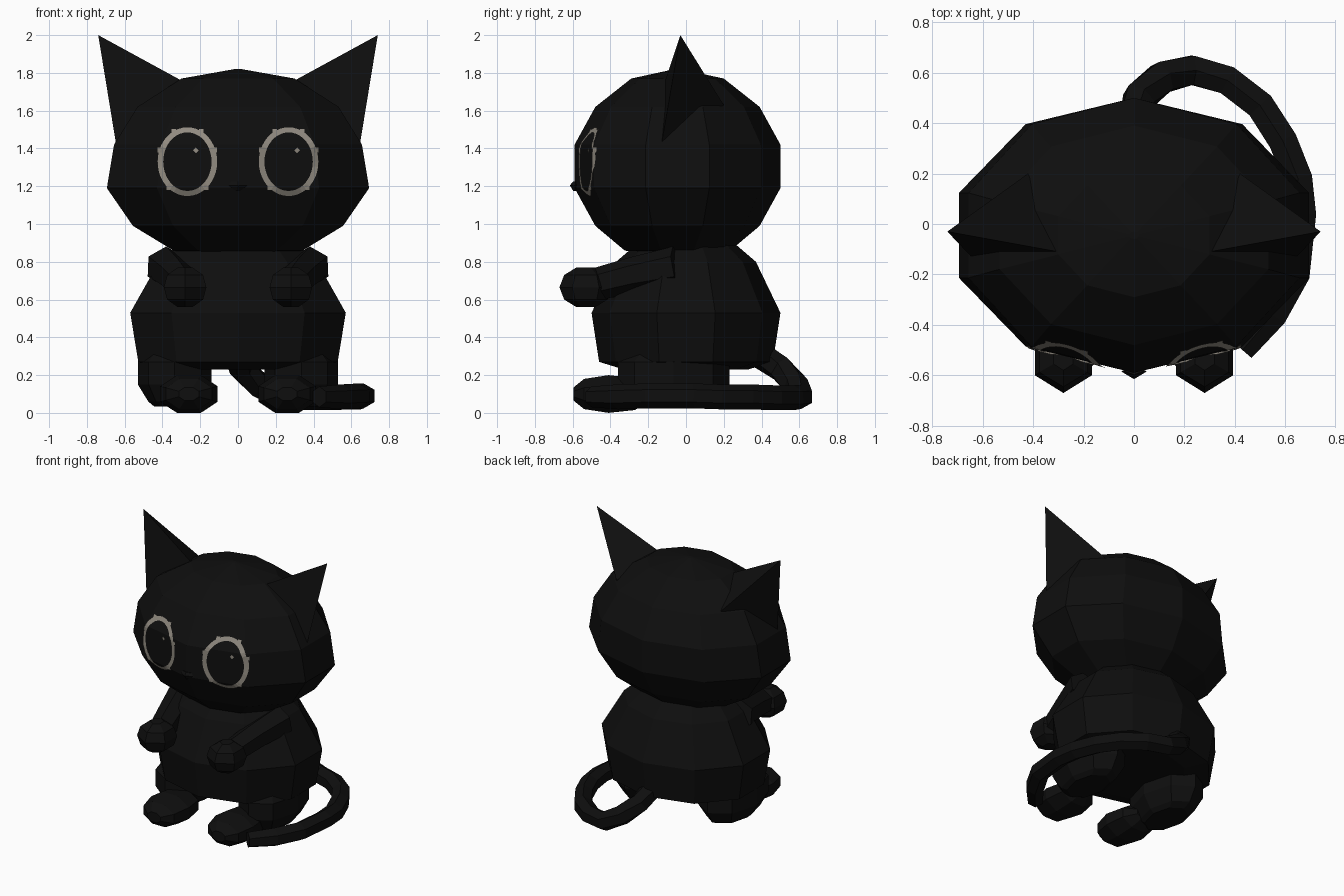
import bpy, bmesh, math
from mathutils import Vector
from mathutils.bvhtree import BVHTree

if "Cube" in bpy.data.objects:
    bpy.data.objects.remove(bpy.data.objects["Cube"])


def material(name, rgb):
    m = bpy.data.materials.new(name)
    m.diffuse_color = (*rgb, 1)
    m.use_nodes = True
    m.node_tree.nodes["Principled BSDF"].inputs["Base Color"].default_value = m.diffuse_color
    return m


BLACK = material("black_fur", (0.0045, 0.0045, 0.0045))
CREAM = material("cream_eye_ring", (0.28, 0.255, 0.215))


def finish(name, bm, mat, fix=True):
    if fix:
        bmesh.ops.recalc_face_normals(bm, faces=bm.faces)
    me = bpy.data.meshes.new(name)
    bm.to_mesh(me)
    bm.free()
    ob = bpy.data.objects.new(name, me)
    bpy.context.collection.objects.link(ob)
    me.materials.append(mat)
    return ob


def skin(bm, loops):
    """Join equal loops of points with quads and close both ends."""
    vs = [[bm.verts.new(p) for p in loop] for loop in loops]
    n = len(vs[0])
    for a, b in zip(vs, vs[1:]):
        for i in range(n):
            j = (i + 1) % n
            bm.faces.new((a[i], a[j], b[j], b[i]))
    for end in (vs[0], vs[-1]):
        bmesh.ops.poke(bm, faces=[bm.faces.new(end)])


def lathe(name, rings, cx=0.0, cy=0.0, n=10):
    """Stack of elliptical rings (z, rx, ry), a corner facing front."""
    bm = bmesh.new()
    loops = []
    for z, rx, ry in rings:
        loops.append([(cx + rx * math.sin(math.tau * i / n),
                       cy - ry * math.cos(math.tau * i / n), z) for i in range(n)])
    skin(bm, loops)
    return finish(name, bm, BLACK)


def tube(name, path, radii, n=6):
    """Tapered tube along a path."""
    bm = bmesh.new()
    pts = [Vector(p) for p in path]
    loops = []
    for k, p in enumerate(pts):
        t = (pts[min(k + 1, len(pts) - 1)] - pts[max(k - 1, 0)]).normalized()
        side = t.cross(Vector((0, 0, 1))).normalized()
        up = side.cross(t)
        loops.append([p + radii[k] * (side * math.cos(math.tau * (i + .5) / n)
                                      + up * math.sin(math.tau * (i + .5) / n))
                      for i in range(n)])
    skin(bm, loops)
    return finish(name, bm, BLACK)


# Head and body
head = lathe("head", [(0.815, 0.06, 0.05), (0.86, 0.36, 0.28), (0.99, 0.585, 0.435),
                      (1.19, 0.73, 0.545), (1.42, 0.69, 0.545), (1.62, 0.56, 0.435),
                      (1.77, 0.315, 0.245), (1.82, 0.02, 0.015)], cy=-0.045)
lathe("body", [(0.23, 0.36, 0.33), (0.27, 0.555, 0.46), (0.53, 0.60, 0.50),
               (0.80, 0.44, 0.37), (0.92, 0.30, 0.23)])

for s, side in ((-1, "left"), (1, "right")):
    # Ear: pyramid with a flat front
    bm = bmesh.new()
    tip, inner, outer, back, root = [bm.verts.new((s * x, y, z)) for x, y, z in (
        (0.74, -0.03, 2.0), (0.30, -0.11, 1.76), (0.645, -0.13, 1.42),
        (0.42, 0.20, 1.63), (0.40, 0.0, 1.55))]
    for a, b in ((inner, outer), (outer, back), (back, inner)):
        bm.faces.new((tip, a, b))
        bm.faces.new((root, a, b))
    finish(side + "_ear", bm, BLACK)

    # Arm and paw
    tube(side + "_arm", [(s * .385, -.05, .775), (s * .33, -.28, .73), (s * .28, -.50, .675)],
         [.108, .095, .085])
    lathe(side + "_hand", [(.56, .045, .05), (.60, .11, .115), (.665, .13, .14),
                           (.73, .11, .115), (.77, .045, .05)], s * .28, -.53, 6)

    # Leg and foot
    lathe(side + "_leg", [(.035, .11, .18), (.06, .14, .24), (.15, .195, .295),
                          (.27, .195, .295), (.34, .13, .22)], s * .335, -.065, 8)
    bm = bmesh.new()
    loops = []
    for y, r in ((-.595, .35), (-.54, .80), (-.41, 1.0), (-.27, .85), (-.2, .4)):
        loops.append([(s * .26 + .165 * r * math.cos(math.tau * (i + .5) / 8),
                       y, .1 + .108 * r * math.sin(math.tau * (i + .5) / 8))
                      for i in range(8)])
    skin(bm, loops)
    finish(side + "_foot", bm, BLACK)

# Nose
lathe("nose", [(1.175, .012, .012), (1.205, .05, .03), (1.225, .035, .012)],
      0, -.585, 4)

# Tail curling round to the front
tail = [(0, .40, .30), (.02, .50, .235), (.11, .58, .15), (.23, .61, .085), (.37, .57, .08),
        (.5, .47, .08), (.59, .33, .085), (.65, .18, .085), (.665, .04, .09),
        (.64, -.2, .09), (.55, -.36, .085), (.43, -.5, .085)]
tube("tail", tail, [.07] * 3 + [.066] * 8 + [.055])

# Eye rings and glints laid on the face
bm = bmesh.new()
bm.from_mesh(head.data)
tree = BVHTree.FromBMesh(bm)
bm.free()


def on_face(x, z):
    hit = tree.ray_cast(Vector((x, -3, z)), Vector((0, 1, 0)))[0]
    return (x, hit.y - 0.007, z)


def quad(bm, corners):
    f = bm.faces.new([bm.verts.new(on_face(x, z)) for x, z in corners])
    f.normal_update()
    if f.normal.y > 0:
        f.normal_flip()


for cx, side in ((-.268, "left"), (.268, "right")):
    bm = bmesh.new()
    n = 40
    for i in range(n):
        a, b = math.tau * i / n, math.tau * (i + 1) / n
        quad(bm, [(cx + rx * math.cos(t), 1.33 + rz * math.sin(t))
                  for rx, rz, t in ((.158, .182, a), (.158, .182, b),
                                    (.128, .155, b), (.128, .155, a))])
    # Small lashes around the ring
    for deg in (20, 62, 118, 160, 230, 310):
        t = math.radians(deg)
        x, z = cx + .155 * math.cos(t), 1.33 + .18 * math.sin(t)
        quad(bm, [(x - .012, z - .012), (x + .012, z - .012),
                  (x + .012, z + .014), (x - .012, z + .014)])
    # Glint
    x, z = cx + .045, 1.39
    quad(bm, [(x - .015, z), (x, z - .015), (x + .015, z), (x, z + .015)])
    finish(side + "_eye_ring", bm, CREAM, fix=False)
